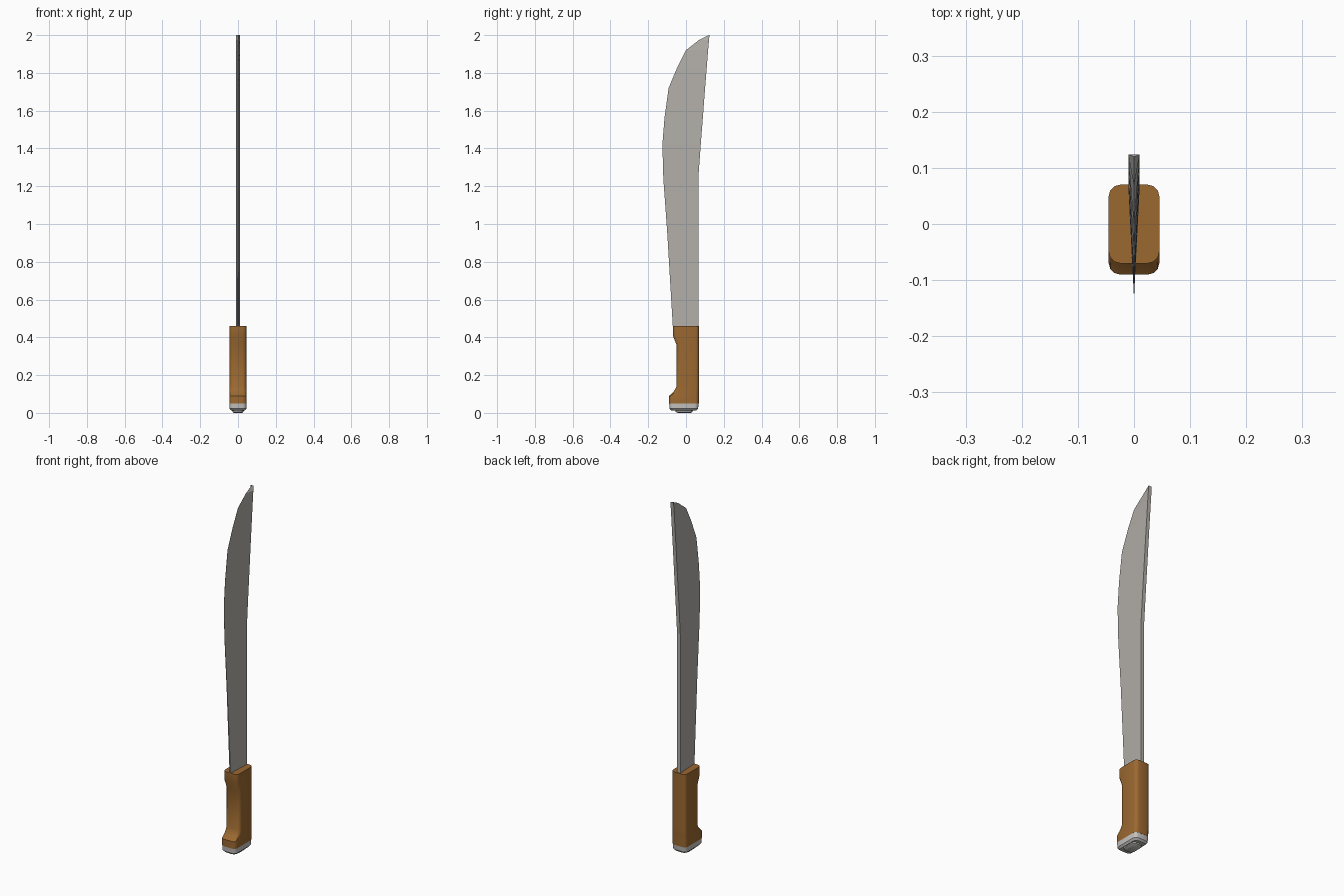
import bpy, bmesh, math

if "Cube" in bpy.data.objects:
    bpy.data.objects.remove(bpy.data.objects["Cube"])


def material(name, rgb):
    m = bpy.data.materials.new(name)
    m.diffuse_color = (*rgb, 1)
    m.use_nodes = True
    m.node_tree.nodes["Principled BSDF"].inputs["Base Color"].default_value = m.diffuse_color
    return m


steel = material("blade steel", (0.45, 0.43, 0.40))
wood = material("brown wood", (0.33, 0.14, 0.03))
metal = material("pommel metal", (0.55, 0.54, 0.52))


def loft(name, rings, mat, smooth=False):
    """Skin a stack of equal-length rings and close both ends."""
    bm = bmesh.new()
    loops = [[bm.verts.new(p) for p in ring] for ring in rings]
    n = len(loops[0])
    for a, b in zip(loops, loops[1:]):
        for i in range(n):
            j = (i + 1) % n
            bm.faces.new((a[i], a[j], b[j], b[i]))
    bm.faces.new(loops[0][::-1])
    bm.faces.new(loops[-1])
    bmesh.ops.recalc_face_normals(bm, faces=bm.faces)
    me = bpy.data.meshes.new(name)
    bm.to_mesh(me)
    bm.free()
    me.materials.append(mat)
    ob = bpy.data.objects.new(name, me)
    bpy.context.collection.objects.link(ob)
    if smooth:
        bpy.ops.object.select_all(action='DESELECT')
        ob.select_set(True)
        bpy.context.view_layer.objects.active = ob
        bpy.ops.object.shade_smooth_by_angle(angle=math.radians(32))
    return ob


def rounded_ring(z, front, back, half, r=0.02, steps=3):
    """Rounded rectangle from y=front to y=back at height z."""
    pts = []
    corners = ((half - r, back - r, 0), (r - half, back - r, 90),
               (r - half, front + r, 180), (half - r, front + r, 270))
    for cx, cy, start in corners:
        for k in range(steps + 1):
            a = math.radians(start + 90 * k / steps)
            pts.append((cx + r * math.cos(a), cy + r * math.sin(a), z))
    return pts


# Blade: wedge section, thick spine at +y, sharp edge at -y
# (height, edge y, spine y, half thickness at the edge)
stations = [
    (0.42, -0.068, 0.065, 0.0035), (0.46, -0.07, 0.065, 0.0035),
    (0.95, -0.099, 0.065, 0.0015), (1.24, -0.12, 0.065, 0.0004),
    (1.42, -0.125, 0.078, 0.0004), (1.56, -0.114, 0.089, 0.0004),
    (1.72, -0.092, 0.101, 0.0004), (1.83, -0.046, 0.110, 0.0004),
    (1.92, 0.0, 0.117, 0.0004), (1.975, 0.07, 0.122, 0.0004),
    (2.0, 0.120, 0.124, 0.0004),
]
loft("blade", [[(0.01, s, z), (-0.01, s, z), (-h, e, z), (h, e, z)]
               for z, e, s, h in stations], steel)

# Wooden grip with a finger hollow at the front
grip = [(0.05, -0.09, 0.068), (0.09, -0.09, 0.069), (0.105, -0.072, 0.069),
        (0.12, -0.06, 0.07), (0.14, -0.05, 0.07), (0.36, -0.05, 0.07),
        (0.41, -0.07, 0.07), (0.46, -0.07, 0.07)]
loft("grip", [rounded_ring(z, f, b, 0.045) for z, f, b in grip], wood, True)

# Metal pommel cap, bevelled underneath
cap = [(0.012, -0.077, 0.055, 0.035), (0.022, -0.087, 0.064, 0.044),
       (0.05, -0.089, 0.067, 0.045)]
loft("pommel_cap", [rounded_ring(*c) for c in cap], metal, True)

# Raised plate under the pommel
plate = [(0.0, -0.045, 0.025, 0.022), (0.006, -0.055, 0.035, 0.03),
         (0.014, -0.057, 0.037, 0.031)]
loft("pommel_plate", [rounded_ring(*c) for c in plate], metal, True)
